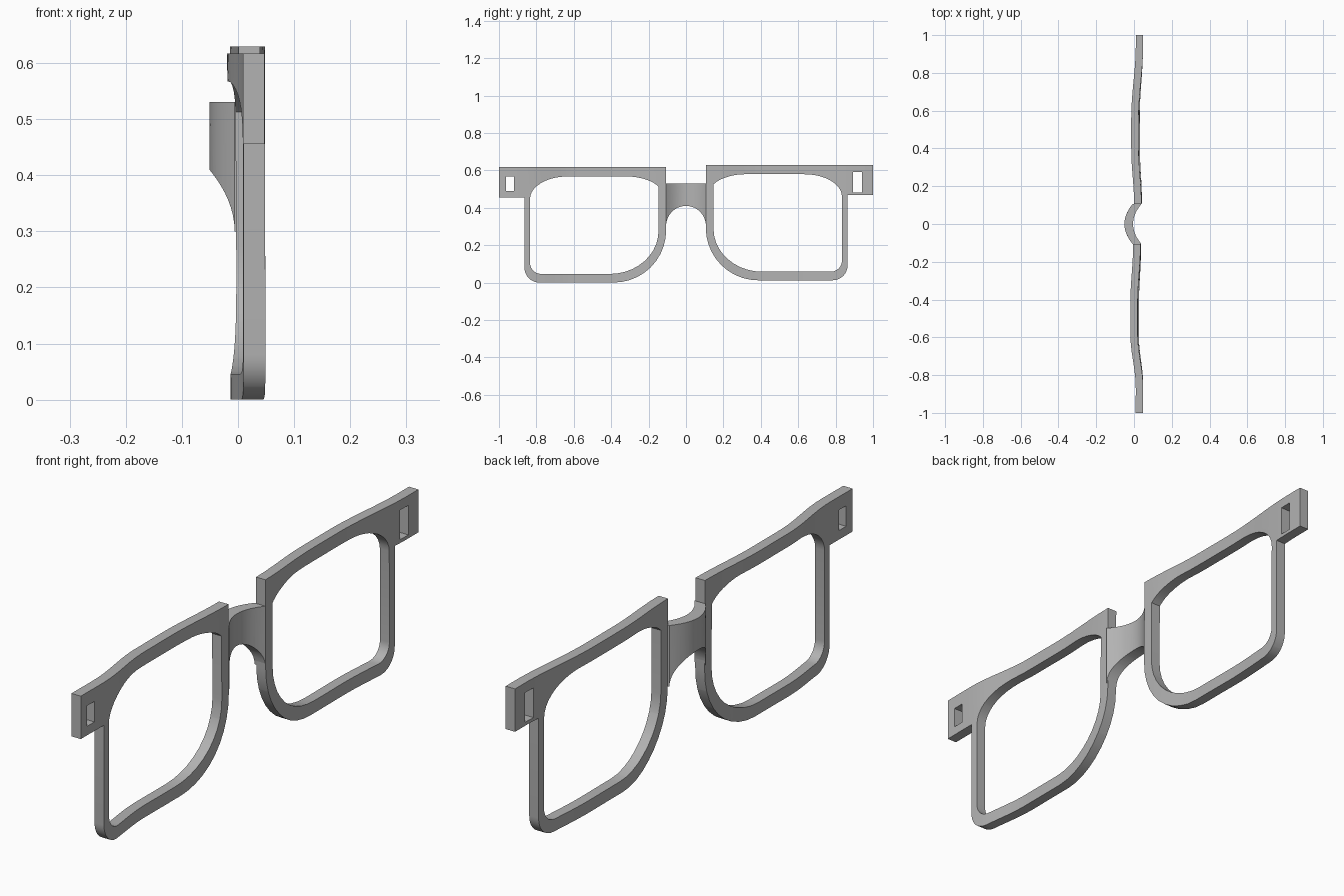
import bpy, bmesh
from math import sin, cos, pi, radians

cube = bpy.data.objects.get("Cube")
if cube:
    bpy.data.objects.remove(cube, do_unlink=True)

grey = bpy.data.materials.new("plain_grey")
grey.use_nodes = True
grey.diffuse_color = (0.45, 0.45, 0.45, 1)
grey.node_tree.nodes["Principled BSDF"].inputs["Base Color"].default_value = grey.diffuse_color


def rounded(corners, steps=10):
    """Closed outline; a corner (u, z, a, b) is an elliptical arc cutting a and b off its two edges."""
    pts = []
    for i, c in enumerate(corners):
        u, z = c[:2]
        if len(c) == 2:
            pts.append((u, z))
            continue
        ends = []
        for other, cut in ((corners[i - 1], c[2]), (corners[(i + 1) % len(corners)], c[3])):
            du, dz = other[0] - u, other[1] - z
            k = cut / (du * du + dz * dz) ** 0.5
            ends.append((du * k, dz * k))
        (au, az), (bu, bz) = ends
        for s in range(steps + 1):
            t = s / steps * pi / 2
            p, q = 1 - sin(t), 1 - cos(t)
            pts.append((u + au * p + bu * q, z + az * p + bz * q))
    return pts


def ease(keys, u):
    """Smooth interpolation between (u, value) keys."""
    for (u0, v0), (u1, v1) in zip(keys, keys[1:]):
        if u <= u1:
            t = min(max((u - u0) / (u1 - u0), 0), 1)
            return v0 + (v1 - v0) * (1 - cos(pi * t)) / 2
    return keys[-1][1]


def bent_plate(name, loops, side, thick, step, centre):
    """Fill the loops, slice across y, thicken along x and bend along the centre line."""
    bm = bmesh.new()
    for loop in loops:
        vs = [bm.verts.new((0, side * u, z)) for u, z in loop]
        for a, b in zip(vs, vs[1:] + vs[:1]):
            bm.edges.new((a, b))
    bmesh.ops.triangle_fill(bm, use_beauty=True, edges=bm.edges[:], normal=(1, 0, 0))
    bmesh.ops.dissolve_limit(bm, angle_limit=0.01, verts=[], edges=bm.edges[:])
    n = int(1 / step)
    for i in range(-n, n + 1):
        bmesh.ops.bisect_plane(bm, geom=bm.verts[:] + bm.edges[:] + bm.faces[:],
                               plane_co=(0, i * step + 0.001, 0), plane_no=(0, 1, 0))
    new = bmesh.ops.extrude_face_region(bm, geom=bm.faces[:])["geom"]
    front = {v for v in new if isinstance(v, bmesh.types.BMVert)}
    for v in bm.verts:
        v.co.x = centre(abs(v.co.y), v.co.z) + (thick if v in front else -thick) / 2
    bmesh.ops.recalc_face_normals(bm, faces=bm.faces[:])
    mesh = bpy.data.meshes.new(name)
    bm.to_mesh(mesh)
    bm.free()
    mesh.materials.append(grey)
    ob = bpy.data.objects.new(name, mesh)
    bpy.context.collection.objects.link(ob)
    bpy.ops.object.select_all(action="DESELECT")
    ob.select_set(True)
    bpy.context.view_layer.objects.active = ob
    bpy.ops.object.shade_smooth_by_angle(angle=radians(30))


def rim(name, side, lift, slot, keys):
    # rim outline with the hinge tab at its outer end
    outer = rounded([(0.106, 0.617), (1, 0.617), (1, 0.456), (0.864, 0.456),
                     (0.864, 0, 0.08, 0.08), (0.106, 0, 0.28, 0.28)])
    # lens opening
    lens = rounded([(0.147, 0.513), (0.21, 0.567, 0.07, 0.1), (0.834, 0.567, 0.2, 0.12),
                    (0.834, 0.046, 0.06, 0.06), (0.147, 0.046, 0.26, 0.23)])
    u0, u1, z0, z1 = slot
    hinge_slot = [(u0, z0), (u1, z0), (u1, z1), (u0, z1)]
    loops = [[(u, z + lift) for u, z in loop] for loop in (outer, lens)] + [hinge_slot]

    def centre(u, z):
        # the brow bulges slightly more than the lower edge
        return ease(keys, u) + 0.007 * (1 - z / 0.62) * sin(pi * min(u / 0.87, 1))

    bent_plate(name, loops, side, 0.039, 0.04, centre)


rim("right_rim", -1, 0.0, (0.92, 0.962, 0.49, 0.567),
    [(0.106, 0.015), (0.42, 0), (0.58, 0), (0.87, 0.029), (1, 0.028)])
rim("left_rim", 1, 0.012, (0.893, 0.941, 0.481, 0.592),
    [(0.106, 0.02), (0.4, 0.005), (0.56, 0.005), (0.95, 0.029), (1, 0.029)])

# nose bridge: arched underside, bowed outwards between the rims
arch = [(0.107 * cos(pi * i / 24), 0.3 + 0.11 * sin(pi * i / 24)) for i in range(25)]
bent_plate("nose_bridge", [[(-0.107, 0.53), (0.107, 0.53)] + arch], 1, 0.046, 0.015,
           lambda u, z: -0.028 + 0.045 * (u / 0.107) ** 2)
